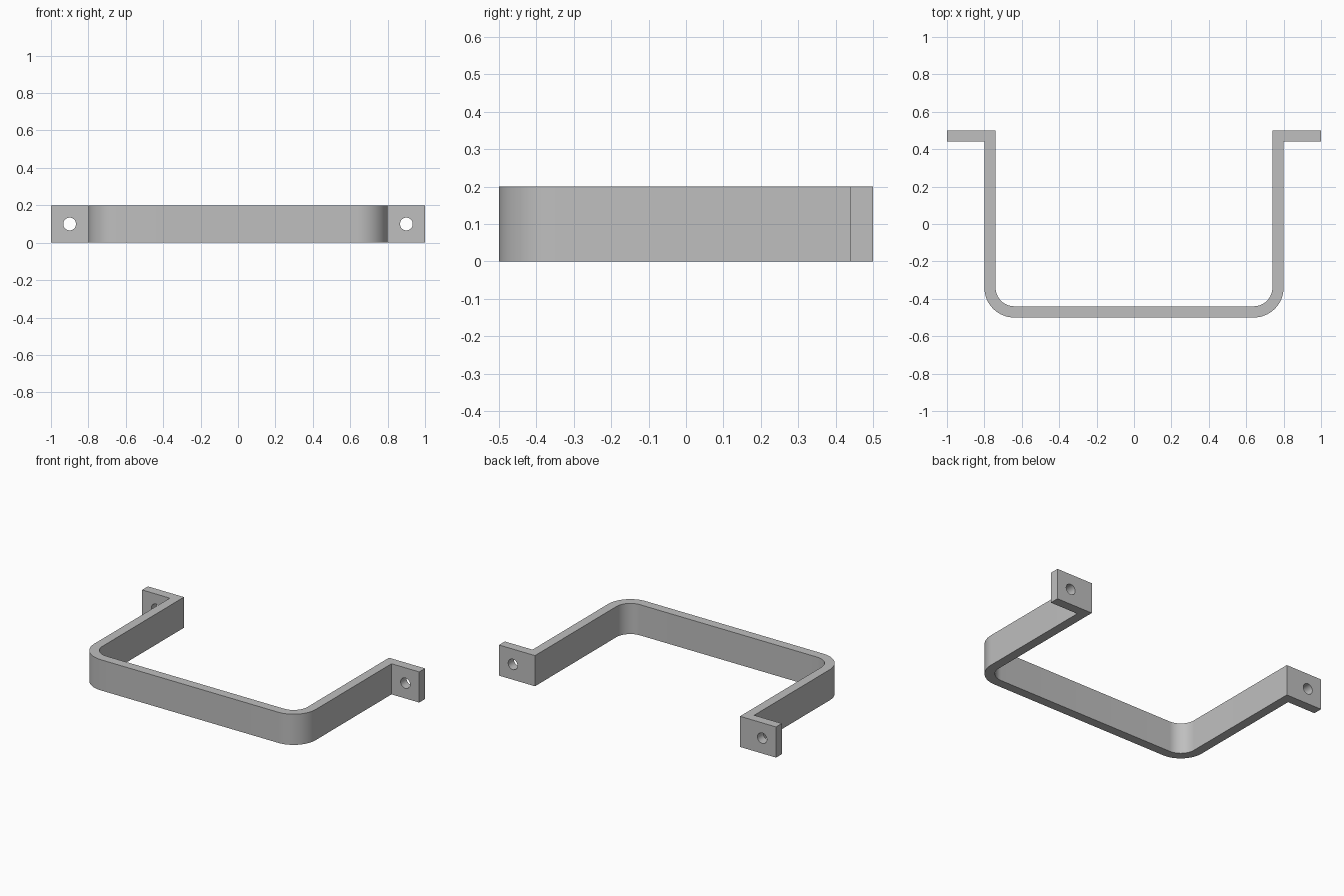
import bpy, bmesh, math

cube = bpy.data.objects.get("Cube")
if cube:
    bpy.data.objects.remove(cube, do_unlink=True)

HEIGHT, THICK = 0.2, 0.06
OUTER_R = 0.16
CX, CY = 0.64, -0.34          # centre of the corner bend

grey = bpy.data.materials.new("steel_grey")
grey.use_nodes = True
colour = (0.52, 0.52, 0.52, 1)
grey.diffuse_color = colour
grey.node_tree.nodes["Principled BSDF"].inputs["Base Color"].default_value = colour


def bend(radius, steps=16):
    """Quarter arc from the front bar round to the side arm."""
    angles = [-math.pi / 2 * (1 - i / steps) for i in range(steps + 1)]
    return [(CX + radius * math.cos(a), CY + radius * math.sin(a)) for a in angles]


def mirrored(points):
    return [(-x, y) for x, y in reversed(points)]


# Strap outline: outer edge with the foot, then the inner edge
outer = bend(OUTER_R) + [(0.8, 0.5 - THICK), (1, 0.5 - THICK), (1, 0.5), (0.8 - THICK, 0.5)]
inner = bend(OUTER_R - THICK)
outline = mirrored(outer) + outer + inner[::-1] + mirrored(inner)[::-1]

bm = bmesh.new()
face = bm.faces.new([bm.verts.new((x, y, 0)) for x, y in outline])
result = bmesh.ops.extrude_face_region(bm, geom=[face])
top = [v for v in result["geom"] if isinstance(v, bmesh.types.BMVert)]
bmesh.ops.translate(bm, verts=top, vec=(0, 0, HEIGHT))
bmesh.ops.recalc_face_normals(bm, faces=bm.faces)
mesh = bpy.data.meshes.new("bracket_strap")
bm.to_mesh(mesh)
bm.free()
mesh.materials.append(grey)
strap = bpy.data.objects.new("bracket_strap", mesh)
bpy.context.collection.objects.link(strap)

# Screw holes through both feet
for side, name in ((1, "left"), (-1, "right")):
    bpy.ops.mesh.primitive_cylinder_add(
        vertices=32, radius=0.034, depth=0.2,
        location=(side * 0.9, 0.5 - THICK / 2, HEIGHT / 2), rotation=(math.pi / 2, 0, 0))
    cutter = bpy.context.object
    cutter.name = name + "_hole_cutter"
    cutter.data.materials.append(grey)
    cutter.hide_render = True
    cut = strap.modifiers.new(name + "_hole", "BOOLEAN")
    cut.operation = "DIFFERENCE"
    cut.solver = "EXACT"
    cut.object = cutter
    bpy.ops.object.select_all(action="DESELECT")
    strap.select_set(True)
    bpy.context.view_layer.objects.active = strap
    bpy.ops.object.modifier_apply(modifier=cut.name)
    bpy.data.objects.remove(cutter, do_unlink=True)

bpy.ops.object.shade_smooth_by_angle(angle=math.radians(30))
